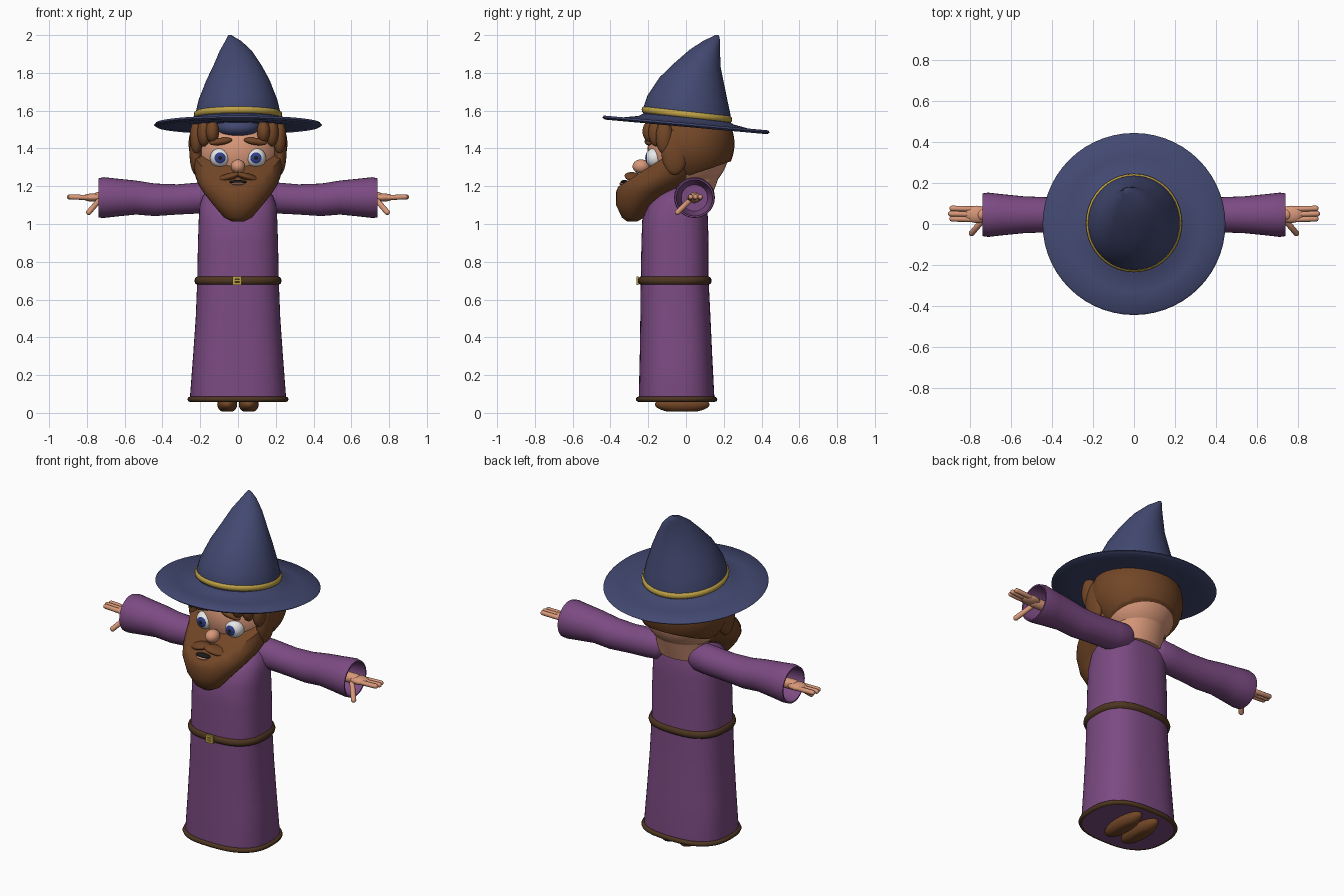
import bpy, bmesh, math
from mathutils import Vector, Matrix

if "Cube" in bpy.data.objects:
    bpy.data.objects.remove(bpy.data.objects["Cube"])


def material(name, rgb):
    m = bpy.data.materials.new(name)
    m.diffuse_color = (*rgb, 1)
    m.use_nodes = True
    m.node_tree.nodes["Principled BSDF"].inputs["Base Color"].default_value = m.diffuse_color
    return m


PURPLE = material("robe purple", (0.20, 0.07, 0.225))
BLUE = material("hat blue", (0.055, 0.066, 0.165))
BROWN = material("hair brown", (0.17, 0.062, 0.02))
DARK = material("leather brown", (0.075, 0.036, 0.015))
SKIN = material("skin", (0.68, 0.31, 0.19))
GOLD = material("gold", (0.52, 0.36, 0.06))
WHITE = material("eye white", (0.8, 0.8, 0.8))
IRIS = material("iris blue", (0.03, 0.05, 0.25))
BLACK = material("pupil black", (0.01, 0.01, 0.01))


def finish(bm, name, mats, angle=50):
    bmesh.ops.recalc_face_normals(bm, faces=bm.faces)
    me = bpy.data.meshes.new(name)
    bm.to_mesh(me)
    bm.free()
    ob = bpy.data.objects.new(name, me)
    bpy.context.collection.objects.link(ob)
    for m in mats if isinstance(mats, list) else [mats]:
        me.materials.append(m)
    bpy.ops.object.select_all(action='DESELECT')
    ob.select_set(True)
    bpy.context.view_layer.objects.active = ob
    bpy.ops.object.shade_smooth_by_angle(angle=math.radians(angle))
    return ob


def clip(bm, cuts):
    # remove everything on the normal side of each plane and close the hole
    for co, no in cuts:
        r = bmesh.ops.bisect_plane(bm, geom=bm.verts[:] + bm.edges[:] + bm.faces[:],
                                   plane_co=co, plane_no=no, clear_outer=True)
        edges = [e for e in r['geom_cut'] if isinstance(e, bmesh.types.BMEdge)]
        bmesh.ops.holes_fill(bm, edges=edges)


def loft(name, rings, mat, power=2.0, n=40, axis='Z', slope=0.0, cuts=(), closed=False, angle=50):
    """rings: (cx, cy, cz, ra, rb); ring plane is XY for axis Z, YZ for axis X."""
    bm = bmesh.new()
    loops = []
    for cx, cy, cz, ra, rb in rings:
        loop = []
        for i in range(n):
            t = 2 * math.pi * i / n
            c, s = math.cos(t), math.sin(t)
            a = ra * math.copysign(abs(c) ** (2 / power), c)
            b = rb * math.copysign(abs(s) ** (2 / power), s)
            p = (cx + a, cy + b, cz + slope * (cy + b)) if axis == 'Z' else (cx, cy + a, cz + b)
            loop.append(bm.verts.new(p))
        loops.append(loop)
    pairs = list(zip(loops, loops[1:]))
    if closed:
        pairs.append((loops[-1], loops[0]))
    for l0, l1 in pairs:
        for i in range(n):
            j = (i + 1) % n
            bm.faces.new((l0[i], l0[j], l1[j], l1[i]))
    if not closed:
        bm.faces.new(loops[0])
        bm.faces.new(loops[-1])
    clip(bm, cuts)
    return finish(bm, name, mat, angle)


def band(name, c, ra, rb, thick, height, mat, power=2.0, slope=0.0):
    prof = [(math.cos(k * math.pi / 4) * thick, math.sin(k * math.pi / 4) * height) for k in range(8)]
    return loft(name, [(c[0], c[1], c[2] + h, ra + d, rb + d) for d, h in prof], mat,
                power, slope=slope, closed=True)


def ellipsoid(name, c, r, mat, rot=(0, 0, 0), cuts=(), seg=24):
    bm = bmesh.new()
    bmesh.ops.create_uvsphere(bm, u_segments=seg, v_segments=seg * 2 // 3, radius=1)
    m = Matrix.Translation(c)
    for a, ax in zip(rot, 'XYZ'):
        m = m @ Matrix.Rotation(a, 4, ax)
    bm.transform(m @ Matrix.Diagonal((*r, 1)))
    clip(bm, cuts)
    return finish(bm, name, mat)


def capsule(name, a, b, r, mat):
    a, b = Vector(a), Vector(b)
    bm = bmesh.new()
    bmesh.ops.create_uvsphere(bm, u_segments=12, v_segments=9, radius=r)
    d = b - a
    for v in bm.verts:
        v.co.z += math.copysign(d.length / 2, v.co.z)
    bm.transform(Matrix.Translation((a + b) / 2) @ d.to_track_quat('Z', 'Y').to_matrix().to_4x4())
    return finish(bm, name, mat)


# Robe with hem, belt and buckle
loft("robe", [(0, -.05, .06, .25, .2), (0, -.05, .09, .254, .2), (0, -.053, .3, .238, .192),
              (0, -.056, .5, .224, .186), (0, -.06, .7, .216, .18), (0, -.058, .9, .212, .178),
              (0, -.058, 1.02, .208, .174), (0, -.045, 1.1, .203, .158), (0, -.03, 1.15, .185, .13),
              (0, -.01, 1.19, .14, .1), (0, 0, 1.21, .08, .06)], PURPLE, 2.6, 48)
band("hem", (0, -.05, .072), .254, .202, .014, .014, DARK, 2.6)
band("belt", (0, -.06, .7), .217, .182, .014, .021, DARK, 2.6)
for i, (x, z, w, h) in enumerate([(0, .716, .024, .006), (0, .684, .024, .006),
                                  (-.018, .7, .006, .022), (.018, .7, .006, .022), (.003, .7, .016, .005)]):
    bm = bmesh.new()
    bmesh.ops.create_cube(bm, size=2)
    bm.transform(Matrix.Translation((x - .005, -.257, z)) @ Matrix.Diagonal((w, .006, h, 1)))
    finish(bm, "buckle_bar_%d" % i, GOLD)

# Neck, head and nose
loft("neck", [(0, .03, 1.13, .15, .1), (0, .03, 1.21, .15, .13), (0, .03, 1.32, .17, .17)], SKIN)
ellipsoid("head", (0, .01, 1.38), (.226, .215, .21), SKIN, seg=36)
ellipsoid("nose", (0, -.238, 1.305), (.038, .045, .037), SKIN)

# Hair behind the face, locks framing the forehead
ellipsoid("back_hair", (0, .02, 1.425), (.262, .237, .235), BROWN, seg=36,
          cuts=[((0, -.1, 1.4), (0, -1, 0)), ((0, .06, 1.27), (0, .35, -1))])

# Beard: lofted upward, trimmed along the cheek line
loft("beard", [(0, -.285, 1.012, .03, .025), (0, -.28, 1.035, .075, .06), (0, -.265, 1.1, .13, .105),
               (0, -.21, 1.17, .185, .16), (0, -.16, 1.21, .21, .195), (0, -.12, 1.25, .225, .2),
               (0, -.08, 1.3, .235, .19), (0, -.05, 1.4, .24, .17)], BROWN, 2.0, 40,
     cuts=[((0, -.3, 1.235), (0, -.64, 1))])
ellipsoid("mouth", (0, -.325, 1.222), (.045, .022, .011), BLACK)
ellipsoid("lower_lip", (0, -.335, 1.213), (.035, .018, .008), SKIN)

for s, side in ((1, "left"), (-1, "right")):
    # Eye: rings around the front pole give pupil, iris and white
    bm = bmesh.new()
    bmesh.ops.create_uvsphere(bm, u_segments=24, v_segments=16, radius=.053)
    for f in bm.faces:
        a = math.acos(f.calc_center_median().normalized().z) / (math.pi / 16)
        f.material_index = 2 if a < 1 else 1 if a < 3 else 0
    bm.transform(Matrix.Translation((s * .095, -.163, 1.35)) @ Matrix.Rotation(math.pi / 2, 4, 'X'))
    finish(bm, side + "_eye", [WHITE, IRIS, BLACK])
    ellipsoid(side + "_eyebrow", (s * .092, -.197, 1.437), (.062, .022, .019), BROWN, (0, s * .15, 0))
    ellipsoid(side + "_moustache", (s * .055, -.272, 1.247), (.075, .045, .02), BROWN, (0, s * .3, s * .5))
    for i, (x, y, z, h) in enumerate([(.135, -.185, 1.49, .06), (.18, -.155, 1.485, .075), (.22, -.115, 1.46, .09)]):
        ellipsoid("%s_lock_%d" % (side, i), (s * x, y, z), (.035, .045, h), BROWN)
    ellipsoid(side + "_sideburn", (s * .222, -.06, 1.38), (.035, .07, .12), BROWN)

    # Sleeve with an open cuff
    prof = [(.06, 1.15, .03), (.08, 1.15, .06), (.12, 1.145, .08), (.2, 1.138, .082), (.32, 1.13, .08),
            (.44, 1.128, .086), (.54, 1.14, .09), (.64, 1.14, .1), (.71, 1.14, .108), (.738, 1.138, .104),
            (.738, 1.138, .096), (.66, 1.138, .088), (.6, 1.138, .07)]
    loft(side + "_sleeve", [(s * x, .045, z, r, r) for x, z, r in prof], PURPLE, 2, 32, 'X')

    # Hand
    capsule(side + "_wrist", (s * .58, .045, 1.138), (s * .74, .045, 1.14), .03, SKIN)
    ellipsoid(side + "_palm", (s * .765, .047, 1.14), (.06, .042, .022), SKIN)
    for i, (y, x) in enumerate([(.022, .885), (.047, .892), (.073, .885)]):
        capsule("%s_finger_%d" % (side, i), (s * .78, y, 1.14), (s * x, y + .003, 1.143), .0135, SKIN)
    capsule(side + "_thumb", (s * .735, .02, 1.125), (s * .79, -.045, 1.062), .0145, SKIN)

    # Shoe
    ellipsoid(side + "_shoe", (s * .057, -.02, .045), (.053, .145, .045), BROWN,
              cuts=[((0, 0, .008), (0, 0, -1))])

# Pointed hat leaning back, its lining showing on the forehead
loft("hat_cone", [(0, .005, 1.54, .228, .232), (0, .005, 1.6, .222, .23), (0, .008, 1.66, .208, .214),
                  (0, .03, 1.765, .167, .17), (-.002, .059, 1.843, .128, .125), (-.012, .1, 1.925, .085, .08),
                  (-.025, .138, 1.98, .042, .042), (-.038, .158, 2.002, .02, .02),
                  (-.043, .164, 2.014, .008, .008)],
     BLUE, slope=-.08, n=48)
loft("hat_brim", [(0, 0, 1.52, .2, .2), (0, 0, 1.514, .33, .33), (0, 0, 1.514, .43, .43),
                  (0, 0, 1.524, .445, .443), (0, 0, 1.535, .435, .435), (0, 0, 1.535, .33, .33),
                  (0, 0, 1.55, .25, .25), (0, 0, 1.57, .215, .215)], BLUE, slope=-.09, n=56, angle=70)
band("hat_band", (0, .005, 1.58), .224, .23, .01, .017, GOLD, slope=-.11)
ellipsoid("hat_lining", (0, -.1, 1.51), (.12, .12, .06), BLUE)
